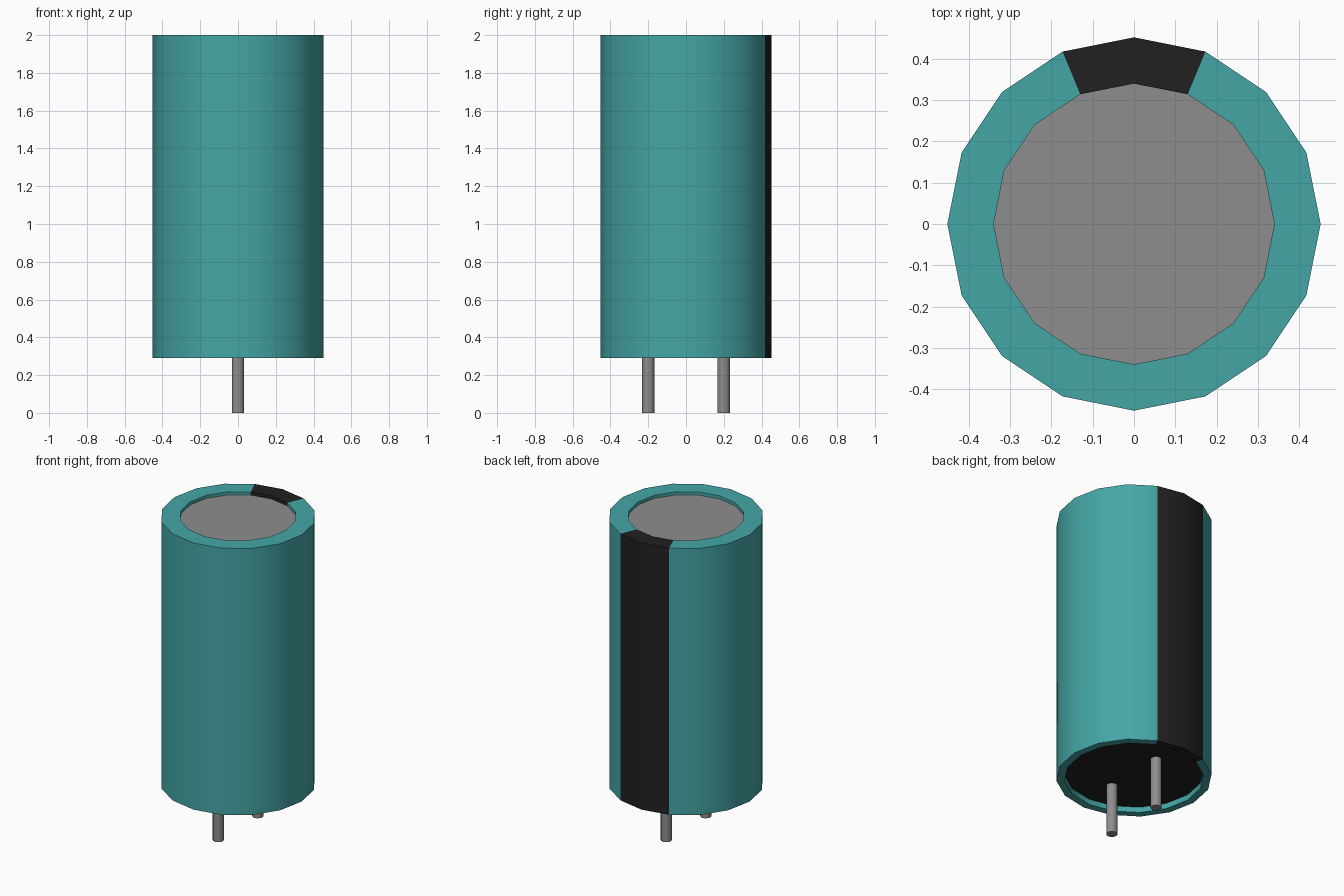
import bpy, bmesh, math

SIDES = 16
HALF_STRIPE = math.radians(22.5)

cube = bpy.data.objects.get("Cube")
if cube:
    bpy.data.objects.remove(cube, do_unlink=True)


def make_material(name, rgb, rough=0.6):
    mat = bpy.data.materials.new(name)
    mat.use_nodes = True
    mat.diffuse_color = (*rgb, 1)
    bsdf = mat.node_tree.nodes["Principled BSDF"]
    bsdf.inputs["Base Color"].default_value = (*rgb, 1)
    bsdf.inputs["Roughness"].default_value = rough
    return mat


teal = make_material("teal sleeve", (0.06, 0.38, 0.38))
black = make_material("black", (0.015, 0.015, 0.015))
metal = make_material("grey metal", (0.27, 0.27, 0.27))


def lathe(name, profile, sides, mats, centre=(0, 0, 0), cap_start=False, cap_end=False):
    """Spin a (radius, height) profile around z, with optional flat end caps."""
    bm = bmesh.new()
    rings = []
    for r, z in profile:
        angles = [math.tau * i / sides for i in range(sides)]
        rings.append([bm.verts.new((r * math.cos(a), r * math.sin(a), z)) for a in angles])
    for low, high in zip(rings, rings[1:]):
        for i in range(sides):
            j = (i + 1) % sides
            bm.faces.new((low[i], low[j], high[j], high[i]))
    if cap_start:
        bm.faces.new(rings[0][::-1])
    if cap_end:
        bm.faces.new(rings[-1])
    mesh = bpy.data.meshes.new(name)
    bm.to_mesh(mesh)
    bm.free()
    obj = bpy.data.objects.new(name, mesh)
    obj.location = centre
    bpy.context.collection.objects.link(obj)
    for mat in mats:
        mesh.materials.append(mat)
    bpy.ops.object.select_all(action="DESELECT")
    obj.select_set(True)
    bpy.context.view_layer.objects.active = obj
    bpy.ops.object.shade_smooth_by_angle(angle=math.radians(35))
    return obj


# Sleeve: outer wall with rims folded in over both ends
sleeve = lathe("sleeve",
               [(0.405, 0.325), (0.405, 0.29), (0.452, 0.29), (0.452, 2.0), (0.34, 2.0), (0.34, 1.98)],
               SIDES, [teal, black])

# Polarity stripe: the two back columns of the sleeve
for face in sleeve.data.polygons:
    c = face.center
    if abs(math.atan2(c.x, c.y)) < HALF_STRIPE:
        face.material_index = 1

# Recessed end discs
lathe("top_disc", [(0.34, 1.98)], SIDES, [metal], cap_end=True)
lathe("bottom_seal", [(0.405, 0.325)], SIDES, [black], cap_start=True)

# Wire leads, front and back
for name, y in (("front_lead", -0.2), ("back_lead", 0.2)):
    lathe(name, [(0.033, 0), (0.033, 0.33)], 12, [metal], (0, y, 0), cap_start=True, cap_end=True)
